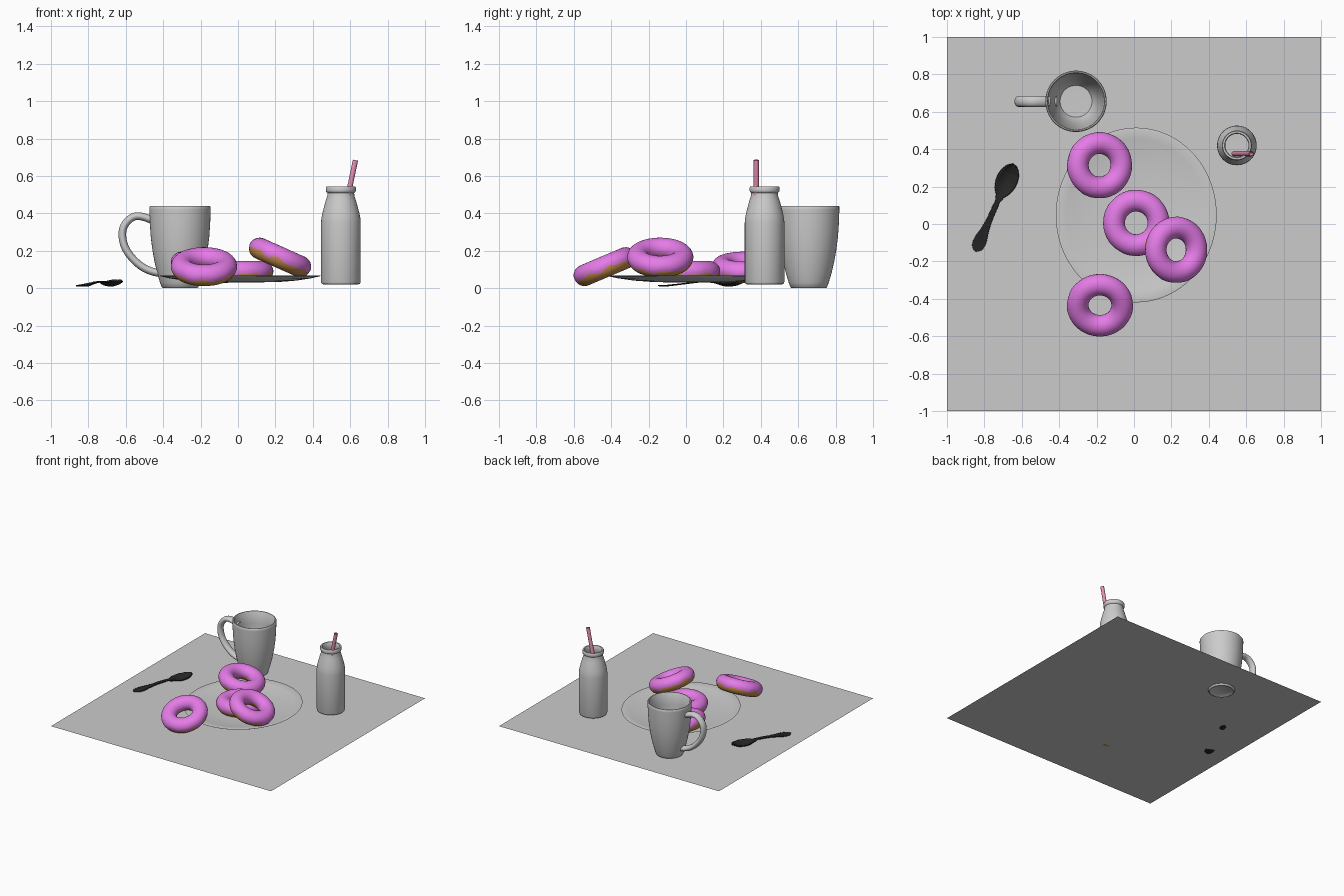
import bpy, bmesh, math
from mathutils import Vector

if "Cube" in bpy.data.objects:
    bpy.data.objects.remove(bpy.data.objects["Cube"])

TAU = 2 * math.pi


def material(name, rgb):
    m = bpy.data.materials.new(name)
    m.diffuse_color = (*rgb, 1)
    m.use_nodes = True
    m.node_tree.nodes["Principled BSDF"].inputs["Base Color"].default_value = m.diffuse_color
    return m


GREY = material("pale_grey", (0.6, 0.6, 0.6))
PINK = material("pink_icing", (0.78, 0.2, 0.8))
DOUGH = material("golden_dough", (0.56, 0.27, 0.07))
STRAW = material("straw_pink", (0.8, 0.28, 0.46))
BLACK = material("black", (0.018, 0.018, 0.018))


def smooth(obj, angle=40):
    bpy.ops.object.select_all(action='DESELECT')
    obj.select_set(True)
    bpy.context.view_layer.objects.active = obj
    bpy.ops.object.shade_smooth_by_angle(angle=math.radians(angle))


def grid(name, nu, nv, func, mat, wrap_u=True, wrap_v=False):
    """Mesh a parametric surface from func(i, j), wrapping where asked."""
    bm = bmesh.new()
    vs = [[bm.verts.new(func(i, j)) for j in range(nv)] for i in range(nu)]
    for i in range(nu if wrap_u else nu - 1):
        for j in range(nv if wrap_v else nv - 1):
            a, b = (i + 1) % nu, (j + 1) % nv
            bm.faces.new((vs[i][j], vs[a][j], vs[a][b], vs[i][b]))
    bmesh.ops.remove_doubles(bm, verts=bm.verts, dist=1e-5)
    bmesh.ops.recalc_face_normals(bm, faces=bm.faces)
    me = bpy.data.meshes.new(name)
    bm.to_mesh(me)
    bm.free()
    me.materials.append(mat)
    obj = bpy.data.objects.new(name, me)
    bpy.context.collection.objects.link(obj)
    smooth(obj)
    return obj


def lathe(name, profile, loc, mat, seg=64):
    """Spin an (r, z) profile around the z axis."""
    def f(i, j):
        r, z = profile[j]
        return (r * math.cos(TAU * i / seg), r * math.sin(TAU * i / seg), z)
    obj = grid(name, seg, len(profile), f, mat)
    obj.location = loc
    return obj


def interp(keys, t):
    for (t0, a), (t1, b) in zip(keys, keys[1:]):
        if t <= t1:
            k = (t - t0) / (t1 - t0)
            return a + (b - a) * k
    return keys[-1][1]


# table surface
bpy.ops.mesh.primitive_plane_add(size=2, location=(0, 0, 0.013))
table = bpy.context.object
table.name = "table_top"
table.data.materials.append(GREY)

# oval plate
plate = lathe("plate", [(0, .033), (.5, .034), (.7, .041), (.88, .053), (.99, .064),
                        (1, .067), (.985, .069), (.87, .060), (.7, .048), (.5, .041),
                        (0, .040)], (0.012, 0.048, 0), GREY, 96)
plate.scale = (0.43, 0.467, 1)

# mug: outer wall, rim, inner wall
MUG = (-0.31, 0.656, 0)
lathe("mug", [(0, .004), (.085, .004), (.09, 0), (.097, .004), (.107, .03), (.122, .08),
              (.136, .14), (.147, .2), (.156, .27), (.161, .34), (.164, .42), (.164, .435),
              (.160, .44), (.154, .44), (.150, .435), (.147, .34), (.141, .26), (.132, .19),
              (.119, .12), (.102, .06), (.085, .032), (0, .03)], MUG, GREY)

# mug handle, a swept curve flattened into a wide band
cu = bpy.data.curves.new("mug_handle", 'CURVE')
cu.dimensions = '3D'
cu.bevel_depth = 0.021
cu.bevel_resolution = 5
cu.use_fill_caps = True
path = [(-.455, .362), (-.50, .383), (-.56, .388), (-.61, .34), (-.622, .285),
        (-.605, .21), (-.545, .135), (-.47, .088), (-.415, .08)]
sp = cu.splines.new('NURBS')
sp.points.add(len(path) - 1)
for p, (x, z) in zip(sp.points, path):
    p.co = (x, 0, z, 1)
sp.order_u = 3
sp.use_endpoint_u = True
handle = bpy.data.objects.new("mug_handle", cu)
bpy.context.collection.objects.link(handle)
handle.location.y = MUG[1]
handle.scale.y = 1.4
cu.materials.append(GREY)
bpy.ops.object.select_all(action='DESELECT')
handle.select_set(True)
bpy.context.view_layer.objects.active = handle
bpy.ops.object.convert(target='MESH')
smooth(handle)

# milk bottle
lathe("bottle", [(0, .02), (.092, .02), (.102, .024), (.106, .035), (.106, .35), (.104, .375),
                 (.098, .405), (.082, .465), (.073, .492), (.071, .51), (.078, .515),
                 (.080, .522), (.080, .538), (.076, .545), (.066, .545), (.062, .54),
                 (.062, .50), (.073, .46), (.090, .40), (.097, .36), (.098, .04), (0, .035)],
      (0.55, 0.42, 0), GREY)

# straw, an open tube leaning in the bottle
top, low = Vector((.628, .376, .685)), Vector((.535, .376, .24))
straw = lathe("straw", [(.014, 0), (.014, (top - low).length), (.011, (top - low).length),
                        (.011, 0), (.014, 0)], low, STRAW, 24)
straw.rotation_euler = (top - low).to_track_quat('Z', 'Y').to_euler()

# spoon: width and height follow the length, bowl is dished
WIDTH = [(0, .004), (.02, .02), (.05, .031), (.1, .035), (.16, .032), (.24, .023), (.35, .016),
         (.58, .014), (.64, .024), (.7, .043), (.77, .054), (.84, .056), (.91, .048),
         (.96, .033), (.99, .016), (1, .004)]
HEIGHT = [(0, .014), (.08, .013), (.25, .022), (.45, .033), (.58, .036), (.66, .028),
          (.75, .014), (.82, .011), (.9, .017), (1, .038)]
start, end = Vector((-.848, -.147, 0)), Vector((-.642, .318, 0))
axis = end - start
side = Vector((axis.y, -axis.x, 0)).normalized()
NT, NS = 81, 11


def spoon_point(i, j):
    t, s = i / (NT - 1), 2 * j / (NS - 1) - 1
    dish = max(0, 1 - abs(t - .83) / .19) ** .5 * .024 * s * s
    return start + axis * t + side * s * interp(WIDTH, t) + Vector((0, 0, interp(HEIGHT, t) + dish))


spoon = grid("spoon", NT, NS, spoon_point, BLACK, wrap_u=False)
mod = spoon.modifiers.new("thickness", 'SOLIDIFY')
mod.thickness = 0.006
mod.offset = 0

# doughnuts: full dough ring and an icing shell with a wavy edge
R, NU, NV = 0.119, 96, 32


def ring(u, v, r):
    d = R + r * math.cos(v)
    return (d * math.cos(u), d * math.sin(u), r * math.sin(v))


def dough_point(i, j):
    return ring(TAU * i / NU, TAU * j / NV, 0.056)


def icing_point(i, j):
    u, half = TAU * i / NU, NV // 2
    outer = -.2 + .13 * math.sin(7 * u) + .09 * math.sin(11 * u + 1)
    inner = math.pi + .25 + .12 * math.sin(5 * u + 2)
    k = j / (half - 1) if j < half else (NV - 1 - j) / (half - 1)
    r = .052 if j >= half else .059 - .003 * (2 * k - 1) ** 8
    return ring(u, outer + (inner - outer) * k, r)


DOUGHNUTS = [((-.182, -.433, .114), (23, 0, 0)),
             ((.012, .006, .087), (0, 0, 70)),
             ((.224, -.138, .163), (0, 24, 0)),
             ((-.185, .314, .11), (0, 13, 0))]
for n, (loc, rot) in enumerate(DOUGHNUTS, 1):
    for name, f, mat in (("dough", dough_point, DOUGH), ("icing", icing_point, PINK)):
        o = grid(f"doughnut_{name}_{n}", NU, NV, f, mat, wrap_v=True)
        o.location = loc
        o.rotation_euler = [math.radians(a) for a in rot]
